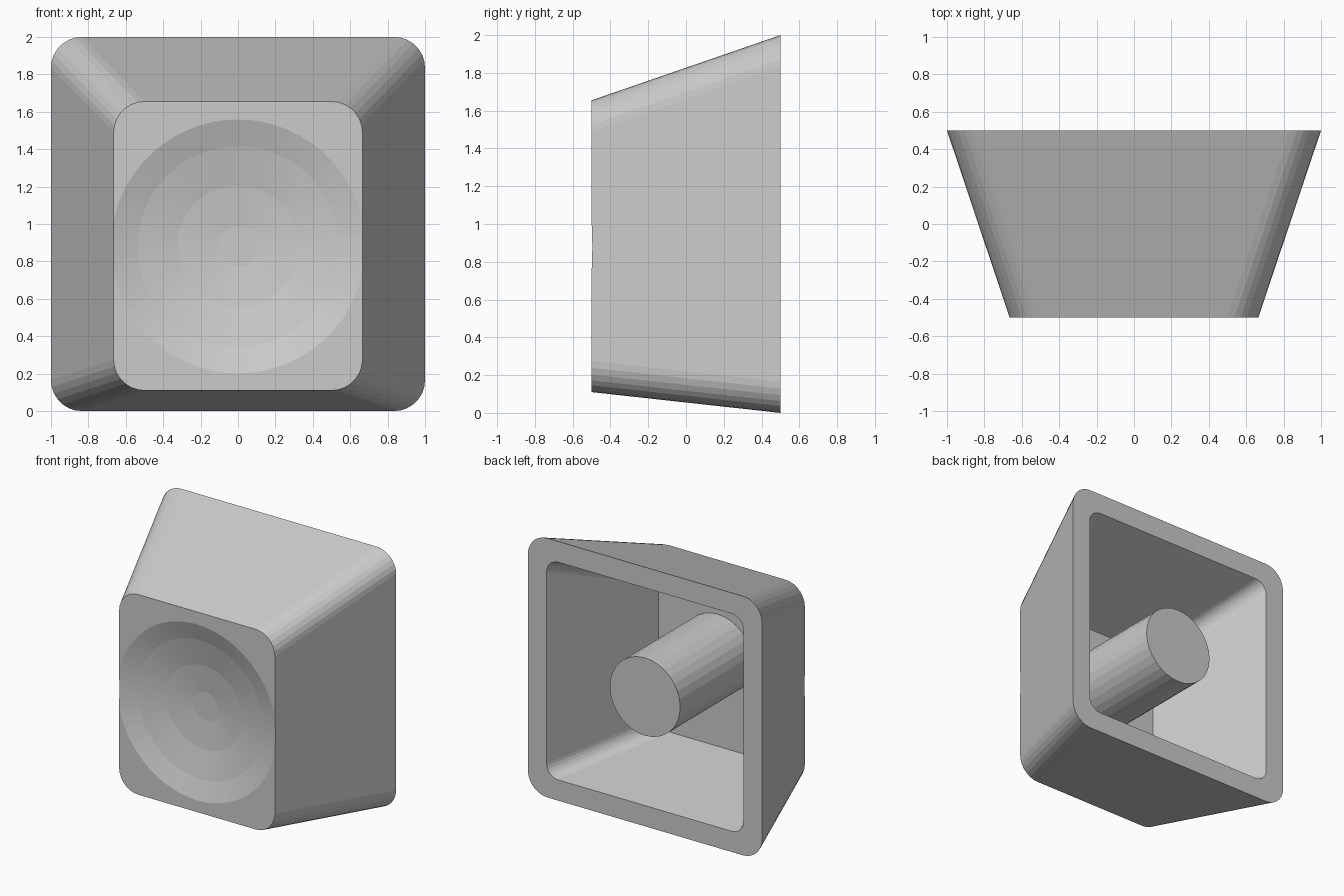
import bpy, bmesh
from math import sin, cos, pi, radians

if "Cube" in bpy.data.objects:
    bpy.data.objects.remove(bpy.data.objects["Cube"])


def rounded_rect(y, half_x, z0, z1, r, steps=7):
    """Rounded rectangle in the xz plane at depth y."""
    pts = []
    corners = [(half_x - r, z1 - r), (r - half_x, z1 - r),
               (r - half_x, z0 + r), (half_x - r, z0 + r)]
    for k, (cx, cz) in enumerate(corners):
        for i in range(steps + 1):
            a = (k + i / steps) * pi / 2
            pts.append((cx + r * cos(a), y, cz + r * sin(a)))
    return pts


def circle(y, z, r, n):
    """Circle in the xz plane at depth y."""
    return [(r * cos(2 * pi * i / n), y, z + r * sin(2 * pi * i / n)) for i in range(n)]


def loft(name, rings):
    """Closed solid through rings of equal point count."""
    bm = bmesh.new()
    rows = [[bm.verts.new(p) for p in ring] for ring in rings]
    n = len(rows[0])
    for a, b in zip(rows, rows[1:]):
        for i in range(n):
            j = (i + 1) % n
            bm.faces.new((a[i], a[j], b[j], b[i]))
    bm.faces.new(rows[0])
    bm.faces.new(rows[-1])
    bmesh.ops.recalc_face_normals(bm, faces=bm.faces)
    mesh = bpy.data.meshes.new(name)
    bm.to_mesh(mesh)
    bm.free()
    ob = bpy.data.objects.new(name, mesh)
    bpy.context.collection.objects.link(ob)
    return ob


def combine(target, tool, operation):
    """Apply a boolean and remove the helper."""
    mod = target.modifiers.new(tool.name, 'BOOLEAN')
    mod.object, mod.operation, mod.solver = tool, operation, 'EXACT'
    bpy.context.view_layer.objects.active = target
    bpy.ops.object.modifier_apply(modifier=mod.name)
    bpy.data.objects.remove(tool)


# Tapered outer body
cap = loft("key_cap", [rounded_rect(0.5, 1.0, 0.0, 2.0, 0.165),
                       rounded_rect(-0.5, 0.665, 0.11, 1.655, 0.165)])

# Hollow back; the taper is extended slightly past the rim for a clean cut
floor_y, ext = -0.385, 0.1
front, back = (0.503, 0.28, 1.495), (0.84, 0.16, 1.84)
t = 1 + ext / (0.5 - floor_y)
beyond = [f + (b - f) * t for f, b in zip(front, back)]
cavity = loft("cavity_cutter", [rounded_rect(floor_y, *front, 0.1),
                                rounded_rect(0.5 + ext, *beyond, 0.1)])
combine(cap, cavity, 'DIFFERENCE')

# Round stem inside, flush with the rim
stem = loft("stem", [circle(-0.42, 1.0, 0.3, 32), circle(0.5, 1.0, 0.3, 32)])
combine(cap, stem, 'UNION')

# Shallow faceted spherical dish in the front
R = 2.07
angles = [radians(3 + 6 * i) for i in range(5)]
dish = loft("dish_cutter", [circle(-2.453 + R * cos(a), 0.88, R * sin(a), 60) for a in angles])
combine(cap, dish, 'DIFFERENCE')
